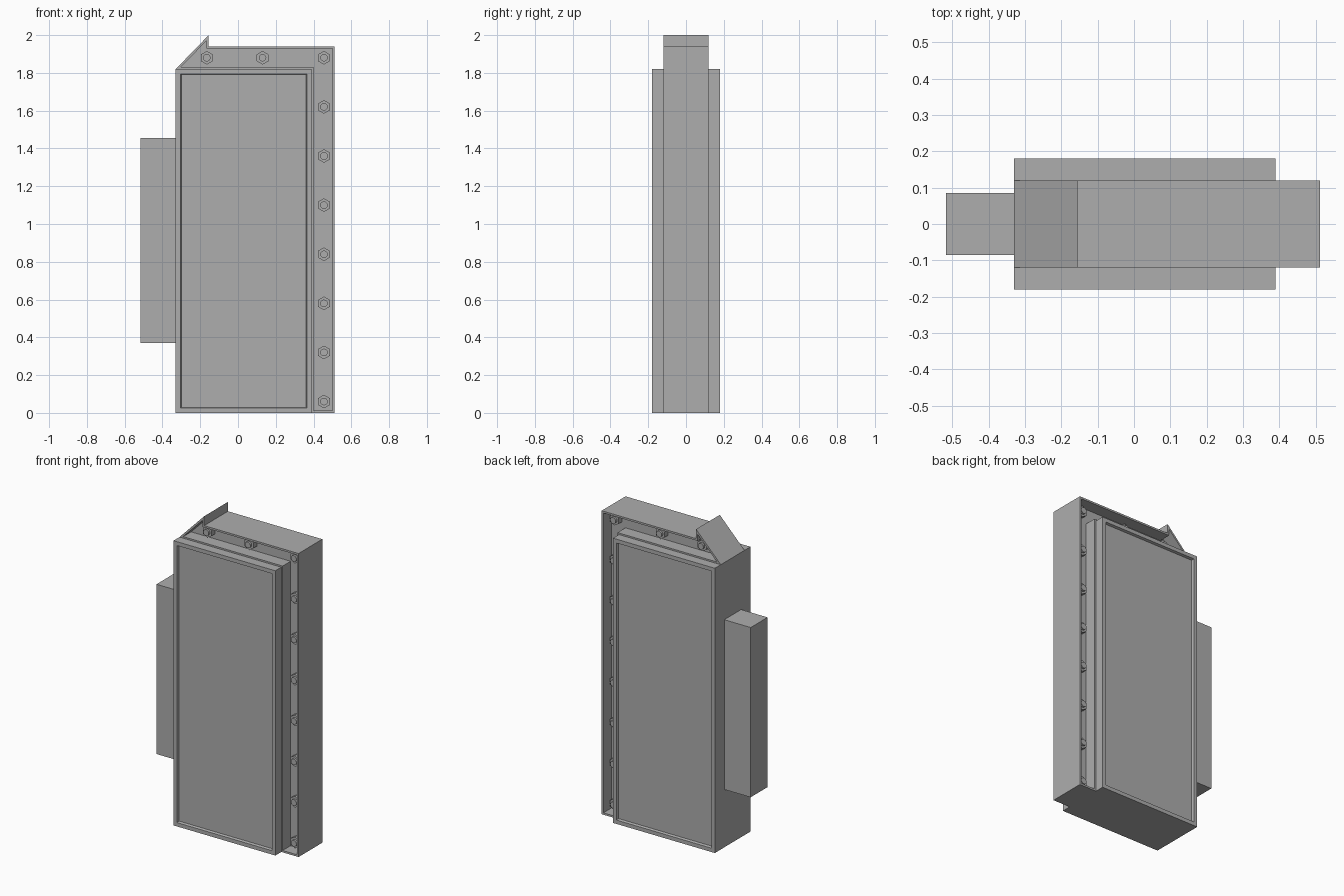
import bpy, bmesh, math
from mathutils import Matrix

cube = bpy.data.objects.get("Cube")
if cube:
    bpy.data.objects.remove(cube, do_unlink=True)

grey = bpy.data.materials.new("steel grey")
grey.use_nodes = True
colour = (0.42, 0.42, 0.42, 1)
grey.diffuse_color = colour
grey.node_tree.nodes["Principled BSDF"].inputs["Base Color"].default_value = colour


def finish(name, bm):
    bmesh.ops.recalc_face_normals(bm, faces=bm.faces)
    mesh = bpy.data.meshes.new(name)
    bm.to_mesh(mesh)
    bm.free()
    mesh.materials.append(grey)
    obj = bpy.data.objects.new(name, mesh)
    bpy.context.collection.objects.link(obj)
    return obj


def prism(name, outline, y0, y1):
    """Extrude an x-z outline from y0 to y1."""
    bm = bmesh.new()
    face = bm.faces.new([bm.verts.new((x, y0, z)) for x, z in outline])
    new = bmesh.ops.extrude_face_region(bm, geom=[face])["geom"]
    bmesh.ops.translate(bm, vec=(0, y1 - y0, 0),
                        verts=[v for v in new if isinstance(v, bmesh.types.BMVert)])
    return finish(name, bm)


def rect(x0, x1, z0, z1):
    return [(x0, z0), (x1, z0), (x1, z1), (x0, z1)]


# Flanged rim: thin strip following the top and one side, with a slanted corner
outer = [(-0.33, 1.82), (-0.155, 2.0), (-0.155, 1.94), (0.512, 1.94), (0.512, 0), (0.39, 0)]
inner = [(-0.313, 1.82), (-0.167, 1.97), (-0.167, 1.928), (0.5, 1.928), (0.5, 0.012), (0.39, 0.012)]
prism("flange_rim", outer + inner[::-1], -0.12, 0.12)

# Recessed web behind the bolts
prism("web_plate", inner + [(0.39, 1.8)], -0.04, 0.04)

# Solid core, a little larger than the cover panels
prism("core", [(-0.33, 0), (0.4, 0), (0.4, 1.83), (-0.32, 1.83), (-0.33, 1.82)], -0.12, 0.12)

# Handle block on the side
prism("side_block", rect(-0.517, -0.33, 0.37, 1.455), -0.085, 0.085)


def cover_panel(name, side):
    """Cover with a raised border around a shallow recess."""
    obj = prism(name, rect(-0.33, 0.39, 0, 1.82), side * 0.12, side * 0.18)
    bm = bmesh.new()
    bm.from_mesh(obj.data)
    face = max(bm.faces, key=lambda f: side * f.calc_center_median().y)
    bmesh.ops.inset_region(bm, faces=[face], thickness=0.035)
    bmesh.ops.inset_region(bm, faces=[face], thickness=0.007)
    bmesh.ops.translate(bm, verts=face.verts, vec=(0, -side * 0.015, 0))
    bm.to_mesh(obj.data)
    bm.free()


def bolt(name, x, z, side):
    """Hexagonal nut with a round stud end."""
    bm = bmesh.new()
    for radius, sides, length in ((0.036, 6, 0.035), (0.02, 12, 0.048)):
        turn = Matrix.Rotation(math.pi / 2, 4, "X")
        place = Matrix.Translation((x, side * (0.04 + length / 2), z))
        bmesh.ops.create_cone(bm, cap_ends=True, segments=sides, radius1=radius,
                              radius2=radius, depth=length, matrix=place @ turn)
    finish(name, bm)


spots = [(0.455, 0.06 + 0.26 * i) for i in range(8)] + [(0.13, 1.88), (-0.165, 1.88)]
for label, side in (("front", -1), ("back", 1)):
    cover_panel(label + "_cover_panel", side)
    for i, (x, z) in enumerate(spots):
        bolt(f"{label}_bolt_{i + 1}", x, z, side)
